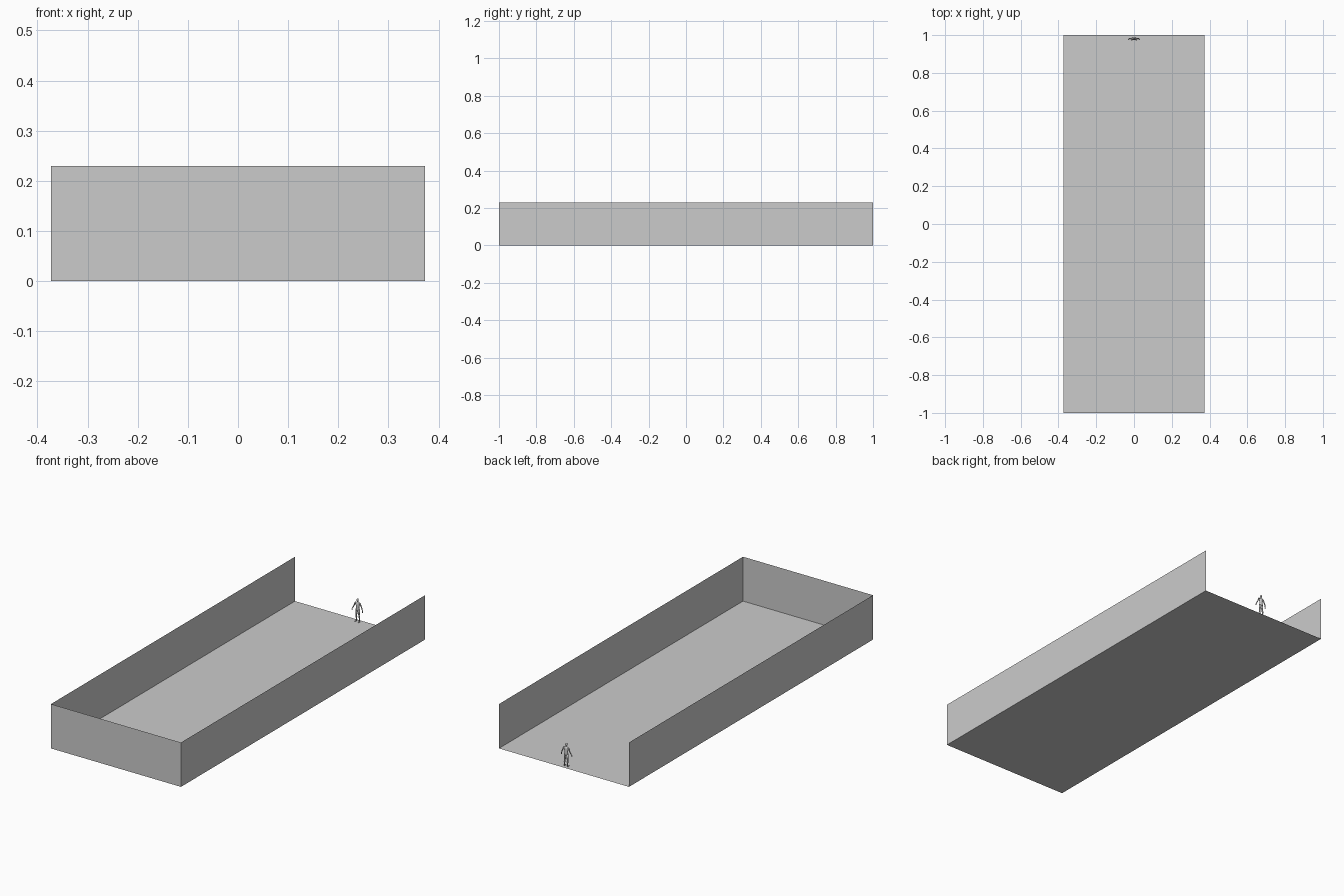
import bpy, bmesh
from mathutils import Vector, Matrix

if "Cube" in bpy.data.objects:
    bpy.data.objects.remove(bpy.data.objects["Cube"])

W, L, H = 0.373, 1.0, 0.23     # half width, half length, wall height
FY = 0.981                     # where the small figure stands


def finish(name, bm, smooth=False, mirror=False):
    me = bpy.data.meshes.new(name)
    bm.to_mesh(me)
    bm.free()
    ob = bpy.data.objects.new(name, me)
    bpy.context.collection.objects.link(ob)
    if smooth:
        for p in me.polygons:
            p.use_smooth = True
    if mirror:
        ob.modifiers.new("mirror", 'MIRROR').use_axis[0] = True
    return ob


def panel(name, *corners):
    bm = bmesh.new()
    bm.faces.new([bm.verts.new(c) for c in corners])
    return finish(name, bm)


def tube(name, stations, mirror=False, sides=10):
    """Loft elliptical rings: (x, y, z, half width, half depth)."""
    bm = bmesh.new()
    unit = bmesh.ops.create_circle(bm, segments=sides, radius=1)["verts"]
    dirs = [v.co.copy() for v in unit]
    bmesh.ops.delete(bm, geom=unit, context='VERTS')
    rings = [[bm.verts.new((x + d.x * a, FY + y + d.y * b, z)) for d in dirs]
             for x, y, z, a, b in stations]
    for lo, hi in zip(rings, rings[1:]):
        for i in range(sides):
            j = (i + 1) % sides
            bm.faces.new((lo[i], lo[j], hi[j], hi[i]))
    bm.faces.new(rings[0])
    bm.faces.new(rings[-1])
    bmesh.ops.recalc_face_normals(bm, faces=bm.faces)
    return finish(name, bm, True, mirror)


def ball(name, centre, size, mirror=False):
    bm = bmesh.new()
    c = Vector(centre) + Vector((0, FY, 0))
    bmesh.ops.create_uvsphere(bm, u_segments=12, v_segments=8, radius=1,
                              matrix=Matrix.LocRotScale(c, None, Vector(size)))
    return finish(name, bm, True, mirror)


# open-ended tray of single-sheet panels
panel("floor", (-W, -L, 0), (W, -L, 0), (W, L, 0), (-W, L, 0))
panel("front_wall", (-W, -L, 0), (W, -L, 0), (W, -L, H), (-W, -L, H))
panel("right_wall", (W, -L, 0), (W, L, 0), (W, L, H), (W, -L, H))
panel("left_wall", (-W, L, 0), (-W, -L, 0), (-W, -L, H), (-W, L, H))

# small standing figure facing the front
tube("figure_torso", [(0, 0, .058, .007, .006), (0, 0, .065, .0105, .0075),
                      (0, 0, .077, .0085, .006), (0, 0, .091, .012, .0075),
                      (0, 0, .099, .0125, .006), (0, 0, .103, .005, .004)])
tube("figure_neck", [(0, 0, .101, .0034, .0034), (0, -.001, .109, .003, .0032)])
ball("figure_head", (0, -.001, .1135), (.0052, .0062, .0075))

# mirrored limbs
tube("figure_legs", [(.0095, .002, .002, .0024, .003), (.009, .002, .012, .0024, .0026),
                     (.0085, .002, .025, .0038, .0043), (.0075, 0, .035, .0035, .0036),
                     (.0065, 0, .05, .005, .0055), (.0055, 0, .063, .0052, .006)], True)
ball("figure_feet", (.0105, -.003, .0025), (.0032, .008, .0025), True)
ball("figure_shoulders", (.0125, 0, .097), (.0042, .0042, .0045), True)
tube("figure_arms", [(.0285, -.002, .064, .0019, .0019), (.024, 0, .074, .003, .0028),
                     (.021, .001, .08, .0026, .0026), (.0175, 0, .088, .0034, .0034),
                     (.0135, 0, .098, .0036, .0038)], True)
ball("figure_hands", (.0295, -.003, .06), (.0022, .003, .0055), True)
